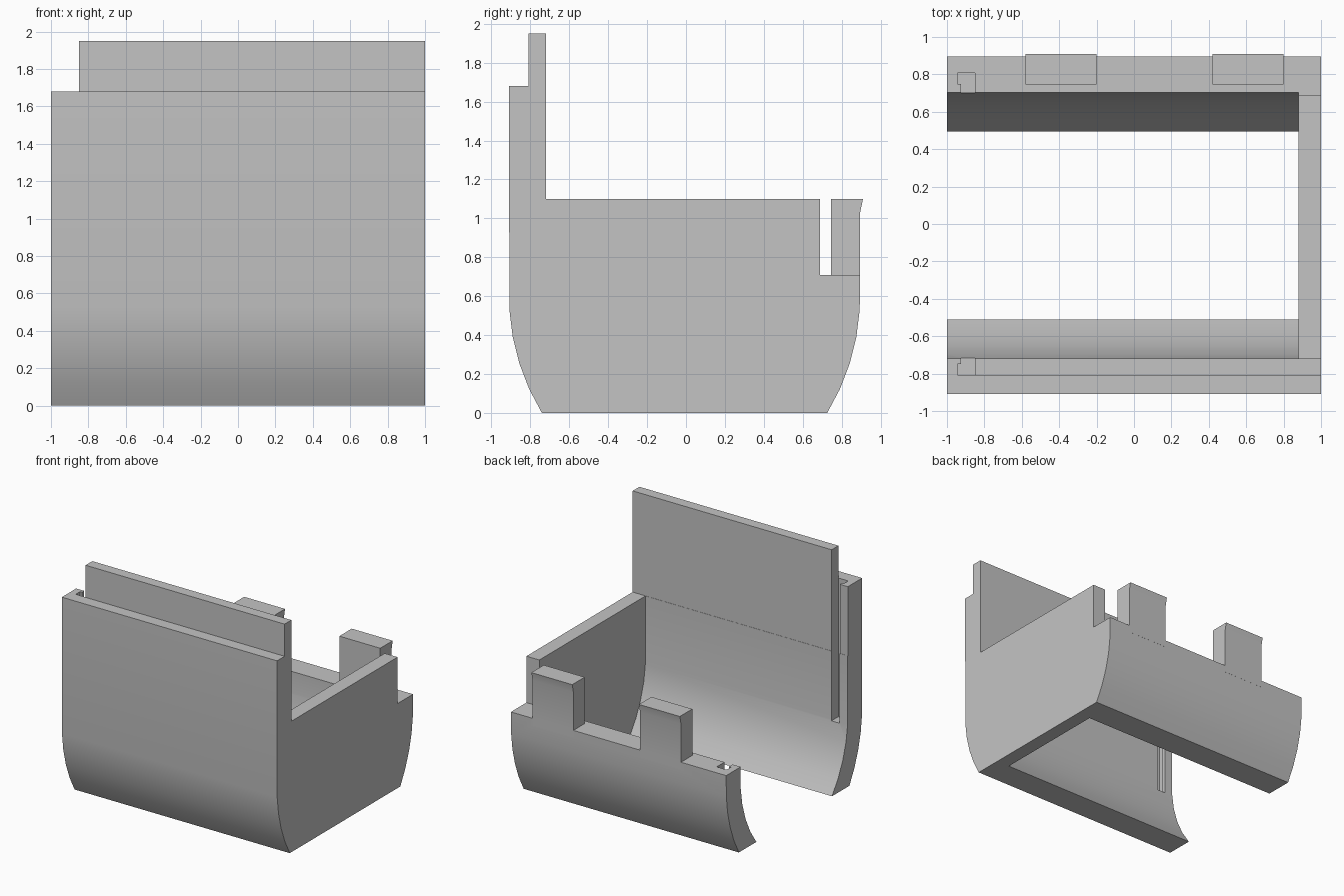
import bpy, bmesh, math

cube = bpy.data.objects.get("Cube")
if cube:
    bpy.data.objects.remove(cube, do_unlink=True)

grey = bpy.data.materials.new("plain grey")
grey.use_nodes = True
colour = (0.55, 0.55, 0.55, 1)
grey.diffuse_color = colour
grey.node_tree.nodes["Principled BSDF"].inputs["Base Color"].default_value = colour


def prism(name, points, start, end, axis="x"):
    """Extrude a (y, z) outline along x, or an (x, y) outline along z."""
    place = (lambda a, b: (start, a, b)) if axis == "x" else (lambda a, b: (a, b, start))
    bm = bmesh.new()
    face = bm.faces.new([bm.verts.new(place(a, b)) for a, b in points])
    top = bmesh.ops.extrude_face_region(bm, geom=[face])["geom"]
    step = (end - start, 0, 0) if axis == "x" else (0, 0, end - start)
    bmesh.ops.translate(bm, vec=step, verts=[v for v in top if isinstance(v, bmesh.types.BMVert)])
    bmesh.ops.recalc_face_normals(bm, faces=bm.faces)
    mesh = bpy.data.meshes.new(name)
    bm.to_mesh(mesh)
    bm.free()
    mesh.materials.append(grey)
    obj = bpy.data.objects.new(name, mesh)
    bpy.context.collection.objects.link(obj)
    return obj


def combine(target, tool, operation):
    mod = target.modifiers.new(tool.name, "BOOLEAN")
    mod.object, mod.operation, mod.solver = tool, operation, "EXACT"
    bpy.context.view_layer.objects.active = target
    bpy.ops.object.modifier_apply(modifier=mod.name)
    bpy.data.objects.remove(tool, do_unlink=True)


def curve(edge, radius, side):
    """Lower wall curve from the upright part down to the floor."""
    centre_z = 0.6
    last = math.asin(centre_z / radius)
    angles = [last * (i + 0.5) / 4.5 for i in range(5)]
    return [(side * (edge - radius * (1 - math.cos(a))), centre_z - radius * math.sin(a))
            for a in angles]


# Solid body outline with tall front panel, side wall and low back wall
outline = curve(0.91, 1.15, -1)[::-1]
outline += [(-0.91, 1.68), (-0.81, 1.68), (-0.81, 1.95), (-0.72, 1.95),
            (-0.72, 1.1), (0.69, 1.1), (0.69, 0.71), (0.895, 0.71)]
outline += curve(0.895, 1.15, 1)
body = prism("open_housing", outline, -1, 1)

# Hollow, open at the bottom and at one end
front_in, back_in = curve(0.72, 0.96, -1), curve(0.705, 0.96, 1)
hollow = [(front_in[-1][0], -0.1)] + front_in[::-1]
hollow += [(-0.72, 2.2), (0.705, 2.2)] + back_in + [(back_in[-1][0], -0.1)]
combine(body, prism("hollow_cutter", hollow, -1.2, 0.88), "DIFFERENCE")

# Panel corner cut away above the front wall
corner = [(-0.81, 1.68), (-0.81, 2.2), (-0.6, 2.2), (-0.6, 1.68)]
combine(body, prism("corner_cutter", corner, -1.2, -0.85), "DIFFERENCE")

# Stepped sliding grooves near the open end
for side in (-1, 1):
    groove = [(-0.85, 0.6), (-0.85, 0.807), (-0.943, 0.807),
              (-0.943, 0.748), (-0.925, 0.748), (-0.925, 0.6)]
    groove = [(x, side * y) for x, y in groove]
    combine(body, prism("groove_cutter", groove, 0.515, 2.3, "z"), "DIFFERENCE")

# Two lipped tabs on the back wall
tab = [(0.745, 0.65), (0.745, 1.1), (0.91, 1.1), (0.895, 1.03), (0.895, 0.65)]
for x in (-0.58, 0.42):
    combine(body, prism("back_tab", tab, x, x + 0.38), "UNION")

bpy.ops.object.select_all(action="DESELECT")
body.select_set(True)
bpy.context.view_layer.objects.active = body
bpy.ops.object.shade_smooth_by_angle(angle=math.radians(25))
